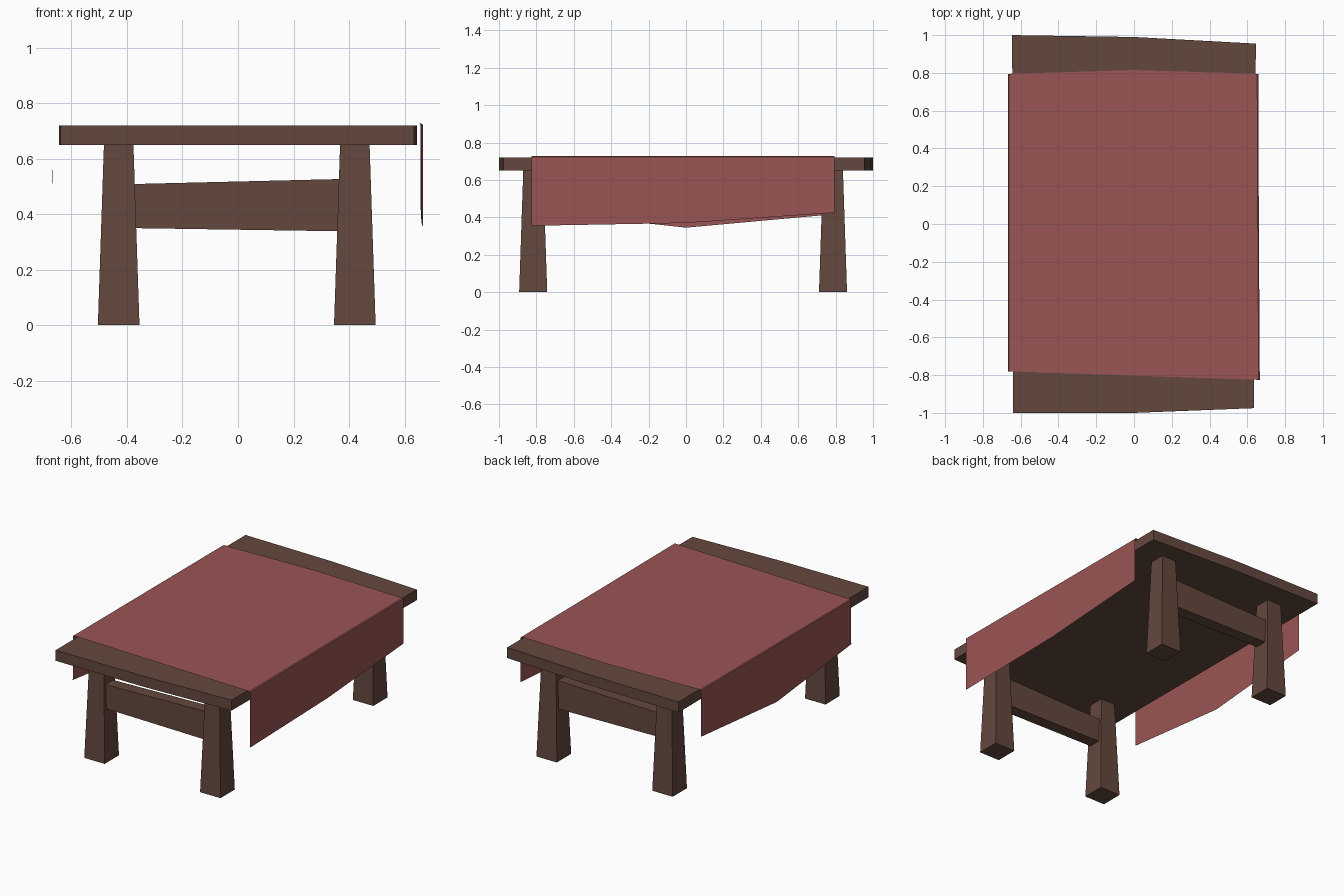
import bpy

if "Cube" in bpy.data.objects:
    bpy.data.objects.remove(bpy.data.objects["Cube"])


def material(name, color):
    mat = bpy.data.materials.new(name)
    mat.diffuse_color = (*color, 1)
    mat.use_nodes = True
    mat.node_tree.nodes["Principled BSDF"].inputs["Base Color"].default_value = mat.diffuse_color
    return mat


wood = material("dark wood", (0.127, 0.064, 0.048))
red = material("red cloth", (0.33, 0.09, 0.09))


def mesh_object(name, verts, faces, mat):
    mesh = bpy.data.meshes.new(name)
    mesh.from_pydata(verts, [], faces)
    mesh.materials.append(mat)
    obj = bpy.data.objects.new(name, mesh)
    bpy.context.collection.objects.link(obj)
    return obj


def loft(name, lower, upper, mat):
    """Solid between two matching counter-clockwise loops."""
    n = len(lower)
    faces = [tuple(reversed(range(n))), tuple(range(n, 2 * n))]
    faces += [(i, (i + 1) % n, n + (i + 1) % n, n + i) for i in range(n)]
    return mesh_object(name, lower + upper, faces, mat)


def rect(x0, x1, y0, y1, z0, z1=None):
    """Rectangular loop; height may change from x0 to x1."""
    z1 = z0 if z1 is None else z1
    return [(x0, y0, z0), (x1, y0, z1), (x1, y1, z1), (x0, y1, z0)]


# Tabletop: plank with slightly uneven ends
outline = [(-0.64, -1.0), (0, -1.0), (0.635, -0.975),
           (0.645, 0.955), (0, 0.99), (-0.645, 1.0)]
loft("tabletop", [(x, y, 0.65) for x, y in outline],
     [(x, y, 0.72) for x, y in outline], wood)

# Tapered legs and uneven crossbars at both ends
for end, cy in (("front", -0.817), ("back", 0.786)):
    for side, cx in (("left", -0.43), ("right", 0.421)):
        a, b = 0.075, 0.053
        loft(f"{end}_{side}_leg", rect(cx - a, cx + a, cy - a, cy + a, 0),
             rect(cx - b, cx + b, cy - b, cy + b, 0.655), wood)
    loft(f"{end}_crossbar",
         rect(-0.40, 0.39, cy - 0.04, cy + 0.04, 0.35, 0.338),
         rect(-0.40, 0.39, cy - 0.04, cy + 0.04, 0.508, 0.527), wood)

# Tablecloth: thin sheet, one row of points per station along the table
rows = [  # left x, right x, y left/middle/right, hem height left/right
    (-0.668, 0.666, (-0.78, -0.803, -0.825), 0.43, 0.355),
    (-0.668, 0.661, (0, 0, 0), 0.345, 0.37),
    (-0.668, 0.658, (0.795, 0.815, 0.795), 0.417, 0.425),
]
verts = []
for xl, xr, (yl, ym, yr), hl, hr in rows:
    verts += [(xl, yl, hl), (xl + 0.001, yl, 0.722), (xl + 0.006, yl, 0.727),
              (0, ym, 0.727),
              (xr - 0.006, yr, 0.727), (xr, yr, 0.722), (xr, yr, hr)]
faces = [(r * 7 + c, r * 7 + c + 1, r * 7 + c + 8, r * 7 + c + 7)[::-1]
         for r in range(2) for c in range(6)]
mesh_object("tablecloth", verts, faces, red)
